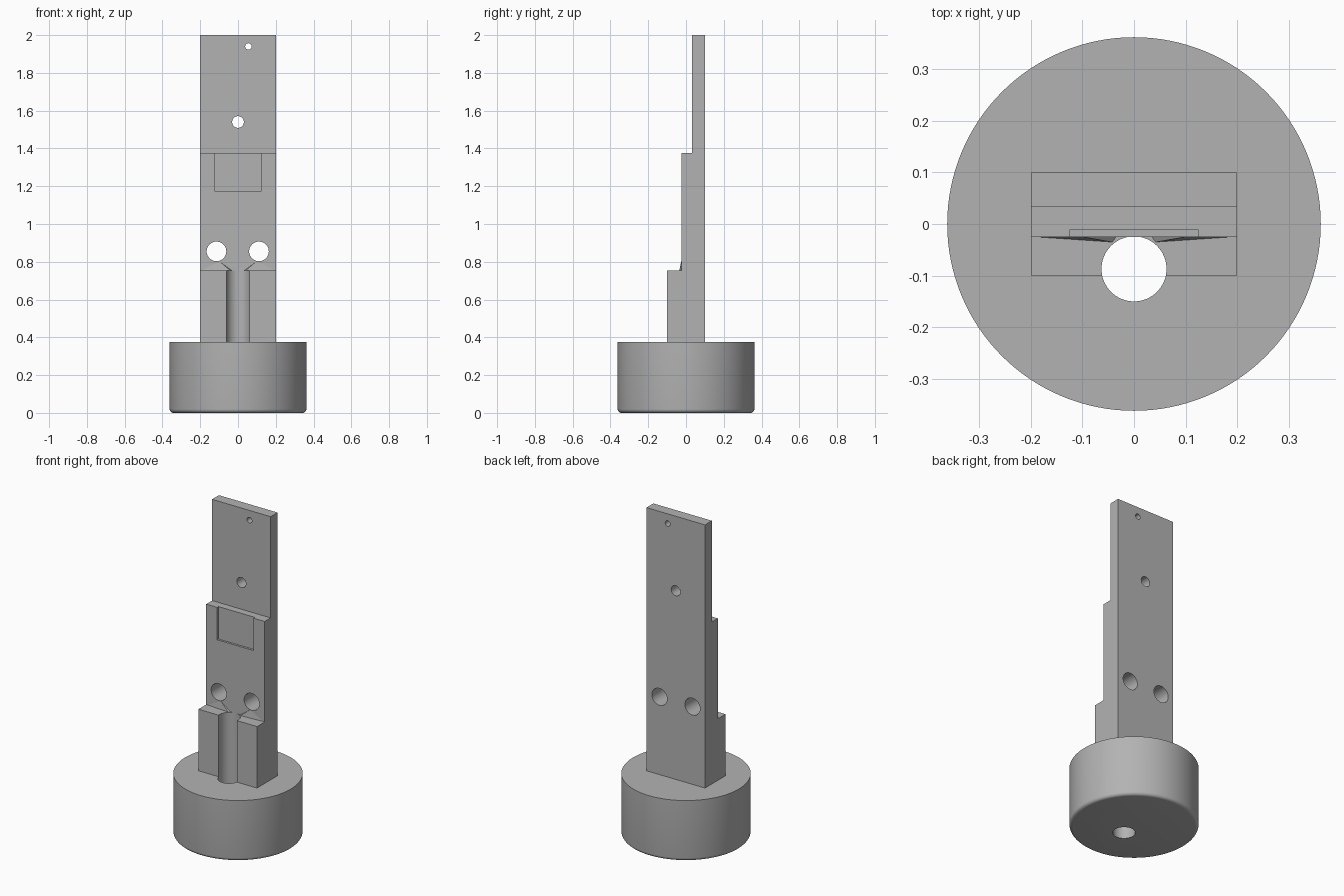
import bpy, bmesh
from mathutils import Matrix, Vector

cube = bpy.data.objects.get("Cube")
if cube:
    bpy.data.objects.remove(cube, do_unlink=True)

grey = bpy.data.materials.new("plain grey")
grey.use_nodes = True
grey.diffuse_color = (0.45, 0.45, 0.45, 1)
grey.node_tree.nodes["Principled BSDF"].inputs["Base Color"].default_value = (0.45, 0.45, 0.45, 1)


def make_object(name, bm):
    bmesh.ops.recalc_face_normals(bm, faces=bm.faces)
    mesh = bpy.data.meshes.new(name)
    bm.to_mesh(mesh)
    bm.free()
    mesh.materials.append(grey)
    obj = bpy.data.objects.new(name, mesh)
    bpy.context.collection.objects.link(obj)
    return obj


def cylinder(name, radius, start, end, sides=64):
    start, end = Vector(start), Vector(end)
    axis = end - start
    turn = axis.to_track_quat("Z", "Y").to_matrix().to_4x4()
    bm = bmesh.new()
    bmesh.ops.create_cone(bm, cap_ends=True, segments=sides, radius1=radius, radius2=radius,
                          depth=axis.length, matrix=Matrix.Translation((start + end) / 2) @ turn)
    return make_object(name, bm)


def box(name, low, high):
    low, high = Vector(low), Vector(high)
    bm = bmesh.new()
    bmesh.ops.create_cube(bm, size=1, matrix=Matrix.Translation((low + high) / 2)
                          @ Matrix.Diagonal((high - low).to_4d()))
    return make_object(name, bm)


def cut(obj, cutter):
    cutter.hide_render = True
    mod = obj.modifiers.new("cut", "BOOLEAN")
    mod.operation = "DIFFERENCE"
    mod.solver = "EXACT"
    mod.object = cutter
    bpy.context.view_layer.objects.active = obj
    bpy.ops.object.modifier_apply(modifier=mod.name)
    bpy.data.objects.remove(cutter, do_unlink=True)


def smooth(obj):
    bpy.ops.object.select_all(action="DESELECT")
    obj.select_set(True)
    bpy.context.view_layer.objects.active = obj
    bpy.ops.object.shade_smooth_by_angle(angle=0.52)


BASE_TOP, SHELF, STEP = 0.375, 0.755, 1.375
HALF, FACE = 0.2, -0.025

# Round base with a softened bottom rim
base = cylinder("round_base", 0.362, (0, 0, 0), (0, 0, BASE_TOP), 128)
bm = bmesh.new()
bm.from_mesh(base.data)
rim = [e for e in bm.edges if all(v.co.z < 0.01 for v in e.verts)]
bmesh.ops.bevel(bm, geom=rim, offset=0.02, segments=5, profile=0.5, affect="EDGES")
bm.to_mesh(base.data)
bm.free()

# Stepped upright, extruded from its side profile
profile = [(0.1, BASE_TOP), (0.1, 2), (0.033, 2), (0.033, STEP),
           (FACE, STEP), (FACE, SHELF), (-0.1, SHELF), (-0.1, BASE_TOP)]
bm = bmesh.new()
side = bm.faces.new([bm.verts.new((-HALF, y, z)) for y, z in profile])
grown = bmesh.ops.extrude_face_region(bm, geom=[side])["geom"]
bmesh.ops.translate(bm, vec=(2 * HALF, 0, 0),
                    verts=[g for g in grown if isinstance(g, bmesh.types.BMVert)])
upright = make_object("stepped_upright", bm)

# Shallow pocket, open at the step
cut(upright, box("pocket_cutter", (-0.125, -0.2, 1.175), (0.125, -0.012, STEP + 0.02)))

# Holes through the upright
for x, z, radius in [(-0.114, 0.855, 0.052), (0.111, 0.855, 0.052),
                     (0, 1.54, 0.031), (0.055, 1.94, 0.017)]:
    cut(upright, cylinder("hole_cutter", radius, (x, -0.3, z), (x, 0.3, z), 48))

# Vertical bore through the base, forming the front groove
for part in (base, upright):
    cut(part, cylinder("bore_cutter", 0.063, (0, -0.087, -0.1), (0, -0.087, SHELF + 0.01)))
    smooth(part)

# Thin sloping wedges between the shelf and the paired holes
for name, s in (("left_wedge", 1), ("right_wedge", -1)):
    bm = bmesh.new()
    for co in [(0.19, FACE, SHELF), (0.042, -0.035, SHELF), (0.035, FACE, SHELF), (0.1, FACE, 0.803)]:
        bm.verts.new((s * co[0], co[1], co[2]))
    bmesh.ops.convex_hull(bm, input=bm.verts)
    make_object(name, bm)
